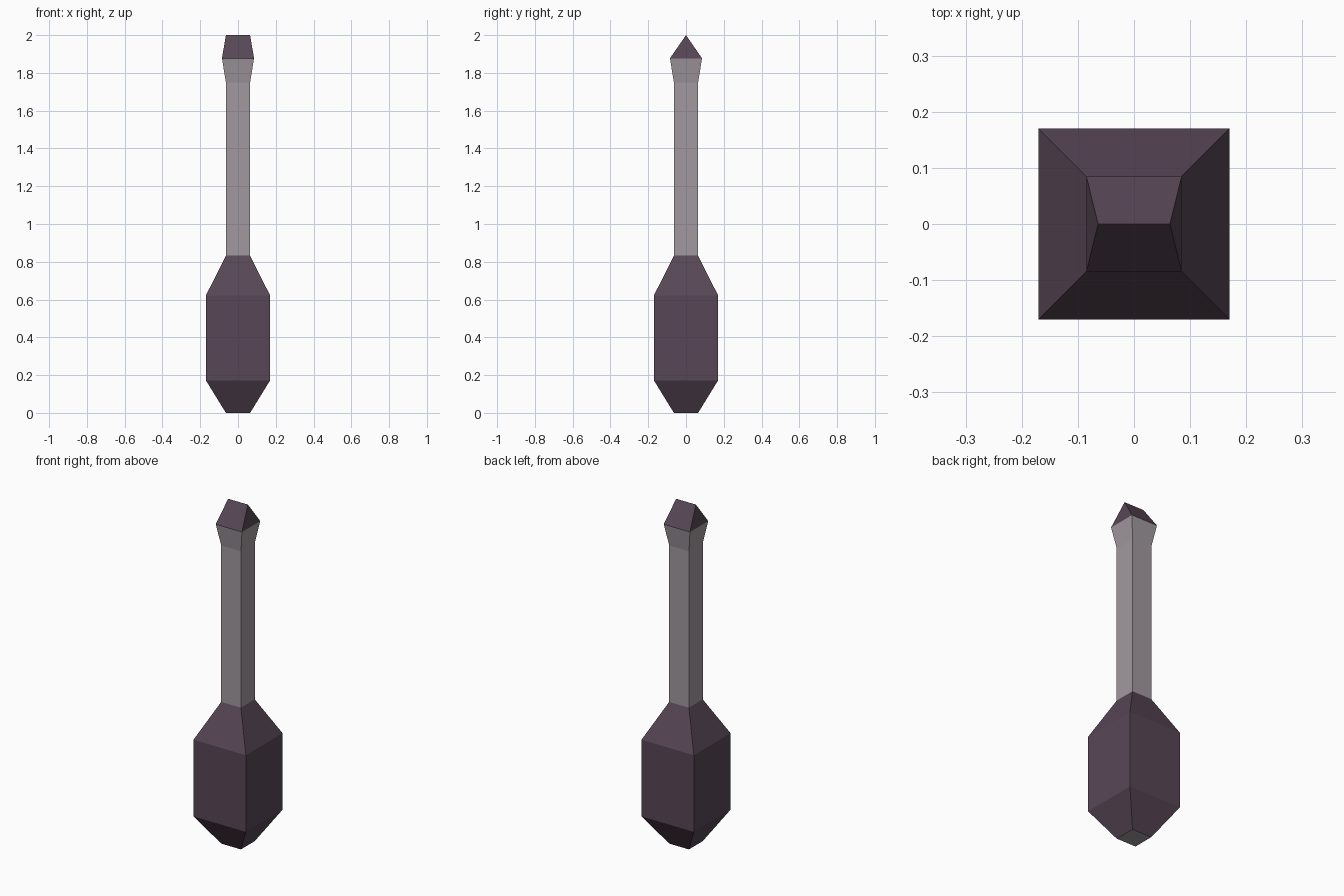
import bpy, bmesh

if "Cube" in bpy.data.objects:
    bpy.data.objects.remove(bpy.data.objects["Cube"])


def material(name, rgb):
    m = bpy.data.materials.new(name)
    m.diffuse_color = (*[(c / 255) ** 2.2 for c in rgb], 1)
    m.use_nodes = True
    m.node_tree.nodes["Principled BSDF"].inputs["Base Color"].default_value = m.diffuse_color
    return m


PURPLE = material("dark purple", (88, 72, 86))
STEEL = material("steel grey", (160, 152, 157))


def square_loft(name, levels, mats, cap_bottom=False):
    """Loft rectangles (z, half_x, half_y) into flat-sided walls."""
    bm = bmesh.new()
    rings = [[bm.verts.new((sx * hx, sy * hy, z))
              for sx, sy in ((-1, -1), (1, -1), (1, 1), (-1, 1))]
             for z, hx, hy in levels]
    for a, b in zip(rings, rings[1:]):
        for i in range(4):
            j = (i + 1) % 4
            bm.faces.new((a[i], a[j], b[j], b[i]))
    if cap_bottom:
        cap = bm.faces.new(rings[0][::-1])
        cap.material_index = len(mats) - 1
    # a zero-width ring welds into a ridge
    bmesh.ops.remove_doubles(bm, verts=bm.verts, dist=1e-5)
    me = bpy.data.meshes.new(name)
    bm.to_mesh(me)
    bm.free()
    for m in mats:
        me.materials.append(m)
    ob = bpy.data.objects.new(name, me)
    bpy.context.collection.objects.link(ob)
    return ob


R, GRIP, FLARE = 0.064, 0.17, 0.085

# Grip with a steel butt face
square_loft("handle", [(0, R, R), (0.172, GRIP, GRIP), (0.622, GRIP, GRIP),
                       (0.832, R, R)], [PURPLE, STEEL], cap_bottom=True)
# Shaft flaring out below the tip
square_loft("shaft", [(0.832, R, R), (1.75, R, R), (1.877, FLARE, FLARE)], [STEEL])
# Flat-head tip ending in a ridge along x
square_loft("tip", [(1.877, FLARE, FLARE), (2.0, R, 0)], [PURPLE])
